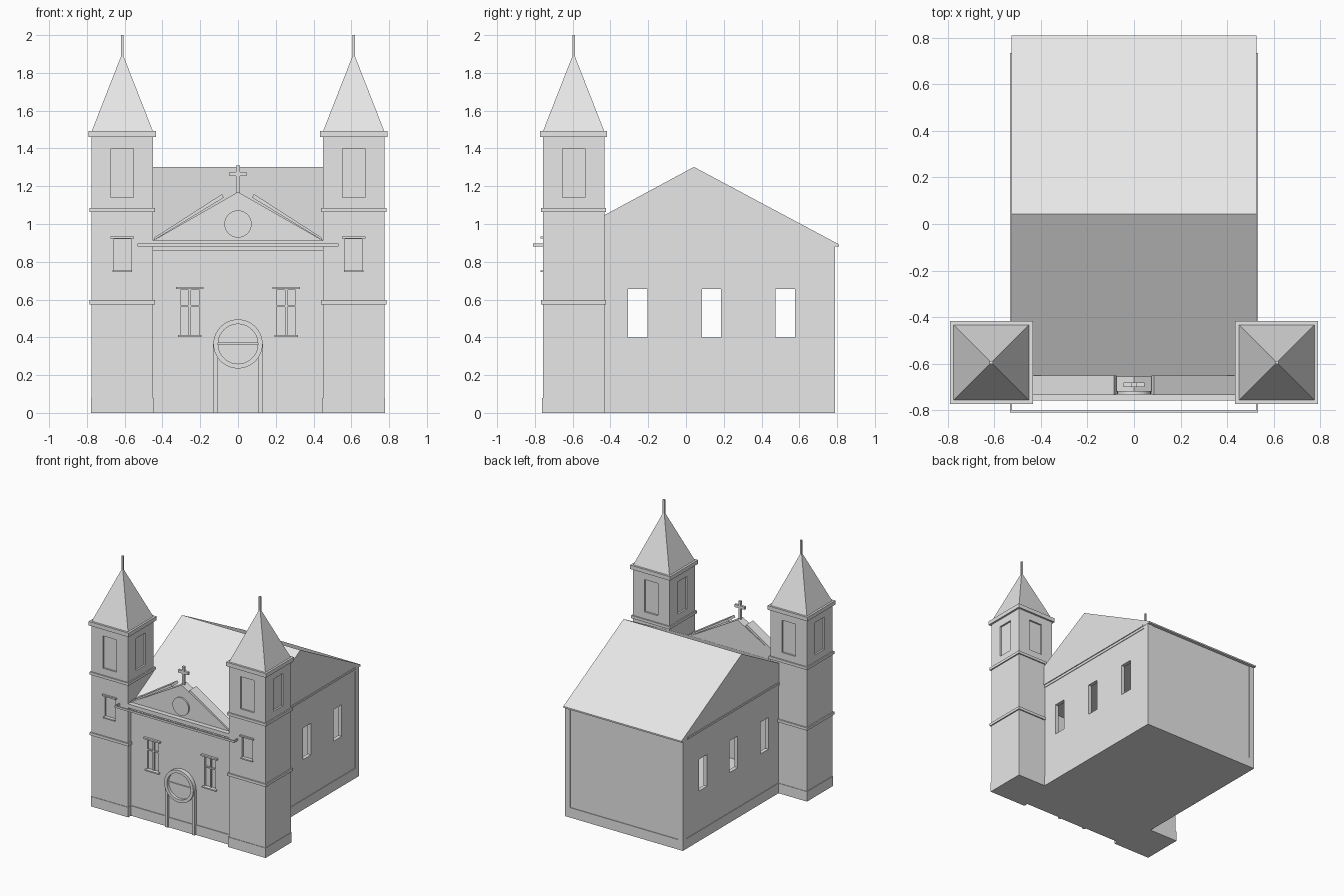
import bpy, bmesh, math
from mathutils import Vector

if "Cube" in bpy.data.objects:
    bpy.data.objects.remove(bpy.data.objects["Cube"])

stone = bpy.data.materials.new("pale_stone")
stone.diffuse_color = (0.8, 0.8, 0.8, 1)
stone.use_nodes = True
stone.node_tree.nodes["Principled BSDF"].inputs["Base Color"].default_value = stone.diffuse_color


def make(name, bm):
    bmesh.ops.recalc_face_normals(bm, faces=bm.faces)
    me = bpy.data.meshes.new(name)
    bm.to_mesh(me)
    bm.free()
    me.materials.append(stone)
    ob = bpy.data.objects.new(name, me)
    bpy.context.collection.objects.link(ob)
    return ob


def add_box(bm, x0, x1, y0, y1, z0, z1):
    r = bmesh.ops.create_cube(bm, size=1)
    for v in r["verts"]:
        v.co = Vector((x0 + (x1 - x0) * (v.co.x + .5),
                       y0 + (y1 - y0) * (v.co.y + .5),
                       z0 + (z1 - z0) * (v.co.z + .5)))


def boxes(name, *dims):
    bm = bmesh.new()
    for d in dims:
        add_box(bm, *d)
    return make(name, bm)


def prism(name, pts, axis, a, b):
    """Extrude a 2D outline along x (pts = y,z) or y (pts = x,z)."""
    bm = bmesh.new()
    f = bm.faces.new([bm.verts.new((a, p, q) if axis == "x" else (p, a, q)) for p, q in pts])
    r = bmesh.ops.extrude_face_region(bm, geom=[f])
    d = Vector((b - a, 0, 0)) if axis == "x" else Vector((0, b - a, 0))
    for v in r["geom"]:
        if isinstance(v, bmesh.types.BMVert):
            v.co += d
    return make(name, bm)


def circle(r, z, n=40):
    return [(r * math.cos(2 * math.pi * i / n), z + r * math.sin(2 * math.pi * i / n)) for i in range(n)]


def ring(name, ro, ri, z, y0, y1, n=40):
    bm = bmesh.new()
    loops = [[bm.verts.new((x, y, zz)) for x, zz in circle(r, z, n)]
             for r, y in ((ro, y0), (ro, y1), (ri, y1), (ri, y0))]
    for k in range(4):
        A, B = loops[k], loops[(k + 1) % 4]
        for i in range(n):
            j = (i + 1) % n
            bm.faces.new((A[i], A[j], B[j], B[i]))
    return make(name, bm)


def cut(ob, *dims):
    c = boxes(ob.name + "_cutter", *dims)
    m = ob.modifiers.new("cut", "BOOLEAN")
    m.operation, m.solver, m.object = "DIFFERENCE", "EXACT", c
    bpy.context.view_layer.update()
    me = bpy.data.meshes.new_from_object(ob.evaluated_get(bpy.context.evaluated_depsgraph_get()))
    ob.modifiers.clear()
    ob.data = me
    bpy.data.objects.remove(c)


# Nave: hollow body, see-through side windows, recessed front windows
F = -0.72
nave = boxes("nave", (-.52, .52, F, .785, 0, .88))
cut(nave, (-.49, .49, F + .03, .755, .02, .86))
cut(nave, *[(-.7, .7, y - .051, y + .051, .40, .655) for y in (-.255, .135, .525)])
cut(nave, *[(s * .255 - .05, s * .255 + .05, F - .1, F + .018, .41, .65) for s in (-1, 1)])
prism("roof", [(F, .88), (.81, .88), (.81, .892), (.042, 1.302), (F, .892)], "x", -.527, .527)

# Nave trim: plinth, rear corner pilasters, wall top band
P = []
for s in (-1, 1):
    a, b = sorted((s * .515, s * .525))
    P.append((a, b, -.45, .79, 0, .08))
    P.append((a, b, -.45, .745, .86, .88))
    P.append((a, b, .745, .79, .08, .88))
    c, d = sorted((s * .48, s * .525))
    P.append((c, d, .78, .79, .08, .88))
P.append((-.525, .525, .78, .79, 0, .08))
P.append((-.46, -.13, F - .006, F, 0, .08))
P.append((.13, .46, F - .006, F, 0, .08))
boxes("nave_trim", *P)

# Thin cornice loop around the building
boxes("cornice_loop", (-.532, .532, -.81, -.80, .88, .896), (-.532, .532, .725, .735, .88, .896),
      (-.532, -.524, -.80, .725, .88, .896), (.524, .532, -.80, .725, .88, .896))

# Front entablature and pediment
boxes("entablature", (-.45, .45, -.735, F, .86, .88), (-.45, .45, -.758, F, .88, .912))
prism("pediment", [(-.45, .912), (.45, .912), (0, 1.17)], "y", F, -.655)
for s in (-1, 1):
    prism("raking_moulding", [(s * .45, .912), (s * .44, .93), (s * .085, 1.158), (s * .075, 1.14)],
          "y", -.735, -.65)
prism("pediment_disc", circle(.072, 1.0), "y", -.732, F + .01)
boxes("gable_cross", (-.01, .01, -.70, -.68, 1.15, 1.31), (-.045, .045, -.70, -.68, 1.253, 1.275))

# Front windows: sill, lintel and glazing bars
for s in (-1, 1):
    x = s * .255
    boxes("front_window_trim",
          (x - .062, x + .062, F - .018, F + .01, .402, .412),
          (x - .072, x + .072, F - .018, F + .01, .655, .667),
          (x - .006, x + .006, F + .006, F + .02, .41, .65),
          (x - .05, x + .05, F + .006, F + .02, .56, .57))

# Doorway: jambs, arch, door leaf and round light
boxes("door_jambs", (-.132, -.108, F - .022, F, 0, .365), (.108, .132, F - .022, F, 0, .365))
boxes("door_leaf", (-.108, .108, F - .006, F, .08, .365), (-.108, .108, F - .012, F, 0, .08))
ring("door_arch", .13, .105, .365, F - .035, F)
prism("door_light", circle(.106, .365), "y", F - .012, F)
boxes("door_transom", (-.105, .105, F - .02, F, .363, .373))

# Twin towers
Y = -.595
H = .1625
for s in (-1, 1):
    X = s * .6125

    def sq(h, z0, z1):
        return (X - h, X + h, Y - h, Y + h, z0, z1)

    tower = boxes("tower", sq(H, 0, 1.47))
    cut(tower,  # belfry panels on all four sides and a front window
        (X - .06, X + .06, Y - .3, Y - H + .014, 1.14, 1.40),
        (X - .06, X + .06, Y + H - .014, Y + .3, 1.14, 1.40),
        (X - .3, X - H + .014, Y - .06, Y + .06, 1.14, 1.40),
        (X + H - .014, X + .3, Y - .06, Y + .06, 1.14, 1.40),
        (X - .045, X + .045, Y - .3, Y - H + .014, .755, .92))
    boxes("tower_bands", sq(H + .01, .575, .597), sq(H + .01, 1.063, 1.085),
          sq(H + .004, 0, .08), sq(.178, 1.46, 1.492))
    boxes("tower_window_trim",
          (X - .052, X + .052, Y - H - .014, Y - H + .01, .745, .755),
          (X - .062, X + .062, Y - H - .014, Y - H + .01, .922, .933))
    bm = bmesh.new()
    base = [bm.verts.new((X + a * H, Y + b * H, 1.49)) for a, b in ((-1, -1), (1, -1), (1, 1), (-1, 1))]
    tip = bm.verts.new((X, Y, 1.905))
    bm.faces.new(base)
    for i in range(4):
        bm.faces.new((base[i], base[(i + 1) % 4], tip))
    make("spire", bm)
    boxes("finial", sq(.007, 1.88, 2.0))
